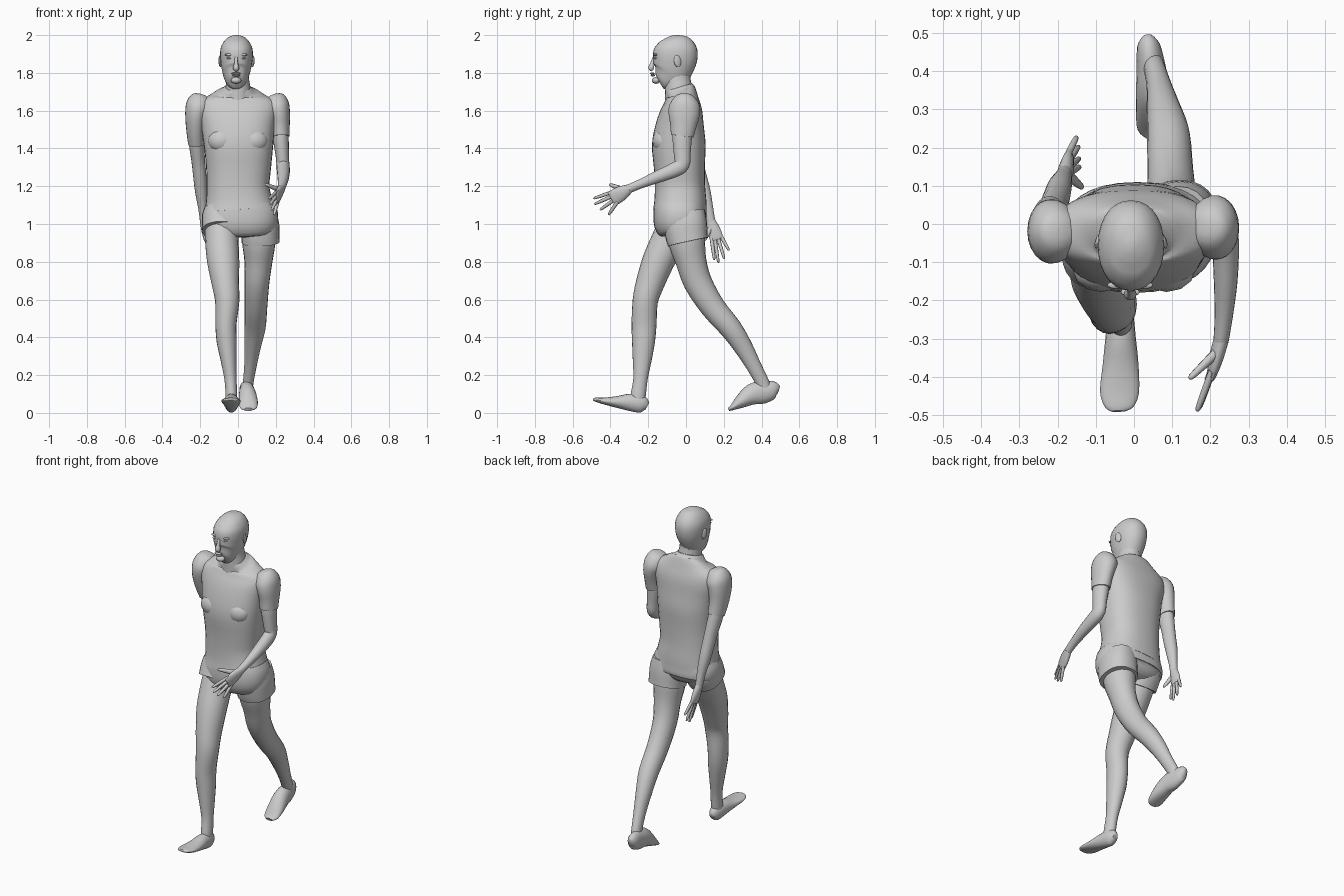
import bpy, bmesh, math
from mathutils import Vector


def catmull(p, q, r, s, t):
    return 0.5 * (2*q + (r-p)*t + (2*p-5*q+4*r-s)*t*t + (3*q-p-3*r+s)*t**3)


def finish(name, bm, sharp=50):
    bmesh.ops.recalc_face_normals(bm, faces=bm.faces)
    me = bpy.data.meshes.new(name)
    bm.to_mesh(me)
    bm.free()
    me.shade_smooth()
    me.set_sharp_from_angle(angle=math.radians(sharp))
    ob = bpy.data.objects.new(name, me)
    bpy.context.collection.objects.link(ob)
    return ob


def loft(name, rings, n=20, steps=3, power=2.0):
    """Skin of oval rings (x, y, z, half width, half depth) set square to the path."""
    pts = []
    last = len(rings) - 1
    for i in range(last):
        four = [rings[max(i-1, 0)], rings[i], rings[i+1], rings[min(i+2, last)]]
        for k in range(steps):
            pts.append([catmull(*v, k/steps) for v in zip(*four)])
    pts.append(list(rings[-1]))
    bm = bmesh.new()
    loops = []
    for i, (x, y, z, a, b) in enumerate(pts):
        tan = (Vector(pts[min(i+1, len(pts)-1)][:3]) - Vector(pts[max(i-1, 0)][:3])).normalized()
        side = Vector((1, 0, 0))
        side = (side - tan * side.dot(tan)).normalized()
        deep = tan.cross(side)
        loop = []
        for j in range(n):
            c, s = math.cos(2*math.pi*j/n), math.sin(2*math.pi*j/n)
            c = math.copysign(abs(c)**(2/power), c)
            s = math.copysign(abs(s)**(2/power), s)
            loop.append(bm.verts.new(Vector((x, y, z)) + side*c*a + deep*s*b))
        loops.append(loop)
    for lo, hi in zip(loops, loops[1:]):
        for j in range(n):
            bm.faces.new((lo[j], lo[(j+1) % n], hi[(j+1) % n], hi[j]))
    bm.faces.new(loops[0])
    bm.faces.new(loops[-1])
    return finish(name, bm)


def blob(name, loc, size, rot=(0, 0, 0)):
    bm = bmesh.new()
    bmesh.ops.create_uvsphere(bm, u_segments=12, v_segments=8, radius=1)
    ob = finish(name, bm)
    ob.location, ob.scale, ob.rotation_euler = loc, size, rot
    return ob


def hand(side, wrist, knuckles, tips, thumb):
    """Flat palm with four fanned fingers and a thumb."""
    w = Vector(wrist)
    first, fourth = Vector(knuckles[0]), Vector(knuckles[1])
    mid = (first + fourth) / 2
    half = (first - fourth).length / 2 + 0.008
    loft(side + "_palm", [(*w, .02, .024), (*w.lerp(mid, .5), .019, half*.95),
                          (*mid, .013, half), (*w.lerp(mid, 1.08), .008, half*.8)], 14)
    for i, tip in enumerate(tips):
        k, t = first.lerp(fourth, i/3), Vector(tip)
        k0 = k.lerp(w, .15)
        loft(f"{side}_finger_{i+1}", [(*k0, .009, .010), (*k0.lerp(t, .5), .009, .0095),
                                      (*k0.lerp(t, .92), .007, .007), (*t, .003, .003)], 8, 2)
    root, t = w.lerp(first, .35), Vector(thumb)
    loft(side + "_thumb", [(*root, .014, .016), (*root.lerp(t, .55), .011, .012),
                           (*root.lerp(t, .93), .008, .008), (*t, .003, .003)], 8, 2)


# Shirt body
loft("shirt", [(.008, -.032, 1.07, .190, .142), (.005, -.03, 1.12, .176, .138),
               (0, -.032, 1.2, .166, .133), (.003, -.035, 1.3, .172, .135),
               (.003, -.038, 1.42, .184, .142), (0, -.032, 1.52, .196, .128),
               (-.003, -.022, 1.6, .212, .110), (-.003, -.02, 1.65, .200, .092),
               (-.003, -.022, 1.685, .140, .080), (-.003, -.030, 1.705, .092, .078),
               (-.003, -.036, 1.725, .068, .072)], 32, 3, 2.4)
for s in (-1, 1):
    blob("chest", (s*.085, -.120, 1.44), (.075, .058, .065))

# Neck and head
loft("neck", [(0, -.035, 1.66, .075, .075), (0, -.04, 1.72, .066, .072),
              (-.003, -.045, 1.76, .062, .070), (-.005, -.05, 1.83, .06, .07)])
loft("head", [(-.01, -.135, 1.742, .022, .028), (-.01, -.122, 1.752, .046, .056),
              (-.01, -.088, 1.79, .068, .096), (-.009, -.070, 1.83, .079, .108),
              (-.008, -.058, 1.88, .086, .118), (-.008, -.054, 1.93, .084, .113),
              (-.008, -.055, 1.97, .064, .085), (-.008, -.057, 1.99, .038, .050),
              (-.008, -.058, 2.0, .010, .012)], 28, 3, 2.15)
loft("nose", [(-.01, -.168, 1.885, .008, .008), (-.01, -.178, 1.85, .010, .012),
              (-.01, -.184, 1.825, .017, .016), (-.01, -.178, 1.812, .010, .008)], 10)
blob("upper_lip", (-.01, -.178, 1.797), (.025, .012, .006))
blob("lower_lip", (-.01, -.175, 1.787), (.021, .012, .006))
blob("chin", (-.01, -.158, 1.760), (.028, .022, .018))
for s in (-1, 1):
    blob("eye", (-.01 + s*.036, -.160, 1.878), (.015, .009, .006))
    blob("brow", (-.01 + s*.036, -.160, 1.896), (.024, .010, .007))
    blob("ear", (-.008 + s*.086, -.045, 1.862), (.008, .020, .032), (.15, 0, s*.3))

# Shorts: hip part and two legs with hems
loft("shorts_hips", [(.008, -.032, 1.105, .182, .136), (.01, -.032, 1.06, .200, .140),
                     (.012, -.03, 1.0, .198, .138), (.012, -.02, .965, .165, .110),
                     (.012, -.015, .945, .08, .07)], 32, 3, 2.4)
loft("left_shorts_leg", [(.115, -.015, 1.06, .088, .115), (.118, -.005, 1.0, .100, .116),
                         (.119, .003, .94, .101, .112), (.120, .010, .905, .101, .108)], 24, 3, 2.3)
loft("right_shorts_leg", [(-.085, -.030, 1.07, .095, .115), (-.088, -.048, 1.02, .103, .114),
                          (-.088, -.075, .965, .101, .108)], 24, 3, 2.3)

# Legs: the right one steps forward, the left one trails
loft("right_leg", [(-.088, -.05, 1.0, .088, .095), (-.085, -.100, .9, .088, .090),
                   (-.078, -.148, .8, .085, .085), (-.066, -.192, .68, .072, .075),
                   (-.057, -.216, .59, .064, .067), (-.064, -.222, .47, .056, .066),
                   (-.060, -.225, .38, .053, .061), (-.050, -.232, .28, .042, .050),
                   (-.040, -.241, .18, .032, .038), (-.035, -.252, .1, .031, .040),
                   (-.035, -.258, .05, .030, .038)])
loft("left_leg", [(.110, -.008, 1.0, .088, .100), (.110, .005, .9, .088, .097),
                  (.108, .028, .8, .074, .081), (.100, .063, .69, .066, .075),
                  (.095, .142, .56, .060, .066), (.090, .235, .45, .056, .059),
                  (.077, .302, .35, .044, .050), (.066, .358, .25, .033, .040),
                  (.054, .405, .16, .028, .036), (.050, .42, .11, .027, .034)])

# Bare feet
loft("right_foot", [(-.035, -.205, .035, .016, .02), (-.035, -.232, .046, .032, .046),
                    (-.035, -.300, .056, .040, .045), (-.035, -.370, .058, .047, .030),
                    (-.038, -.440, .064, .051, .017), (-.040, -.478, .070, .038, .011),
                    (-.040, -.490, .073, .020, .006)])
loft("left_foot", [(.035, .490, .120, .014, .022), (.038, .468, .123, .030, .045),
                   (.045, .410, .110, .038, .060), (.050, .350, .098, .045, .056),
                   (.055, .290, .060, .050, .036), (.055, .245, .028, .045, .015),
                   (.055, .225, .018, .024, .009)])

# Sleeves with domed shoulders
loft("left_sleeve", [(.185, -.008, 1.685, .015, .02), (.190, -.008, 1.672, .050, .050),
                     (.205, -.008, 1.63, .065, .080), (.218, -.010, 1.58, .058, .083),
                     (.224, -.014, 1.52, .050, .070), (.226, -.020, 1.465, .047, .061)], 22)
loft("right_sleeve", [(-.185, -.02, 1.685, .015, .02), (-.190, -.02, 1.672, .050, .050),
                      (-.207, -.02, 1.63, .067, .080), (-.220, -.018, 1.58, .060, .083),
                      (-.224, -.004, 1.50, .050, .070), (-.220, .018, 1.425, .044, .058)], 22)

# Arms: the left one swings forward, the right one back
loft("left_arm", [(.222, -.012, 1.54, .040, .050), (.226, -.020, 1.46, .042, .052),
                  (.234, -.020, 1.37, .036, .045), (.238, -.022, 1.315, .034, .042),
                  (.240, -.060, 1.287, .035, .040), (.240, -.150, 1.250, .031, .033),
                  (.235, -.240, 1.213, .024, .025), (.228, -.305, 1.185, .020, .024)], 18)
loft("right_arm", [(-.222, -.002, 1.5, .040, .050), (-.219, .020, 1.42, .040, .050),
                   (-.210, .048, 1.33, .036, .043), (-.203, .068, 1.26, .035, .040),
                   (-.195, .095, 1.17, .032, .036), (-.186, .118, 1.08, .024, .027),
                   (-.181, .132, 1.01, .020, .024)], 18)

# Hands
hand("left", (.230, -.298, 1.188), ((.200, -.400, 1.168), (.208, -.375, 1.105)),
     [(.165, -.490, 1.135), (.170, -.485, 1.105), (.178, -.455, 1.075), (.190, -.410, 1.048)],
     (.145, -.405, 1.210))
hand("right", (-.182, .130, 1.02), ((-.168, .135, .915), (-.172, .190, .930)),
     [(-.142, .150, .810), (-.143, .172, .795), (-.145, .203, .815), (-.150, .228, .860)],
     (-.135, .095, .910))
